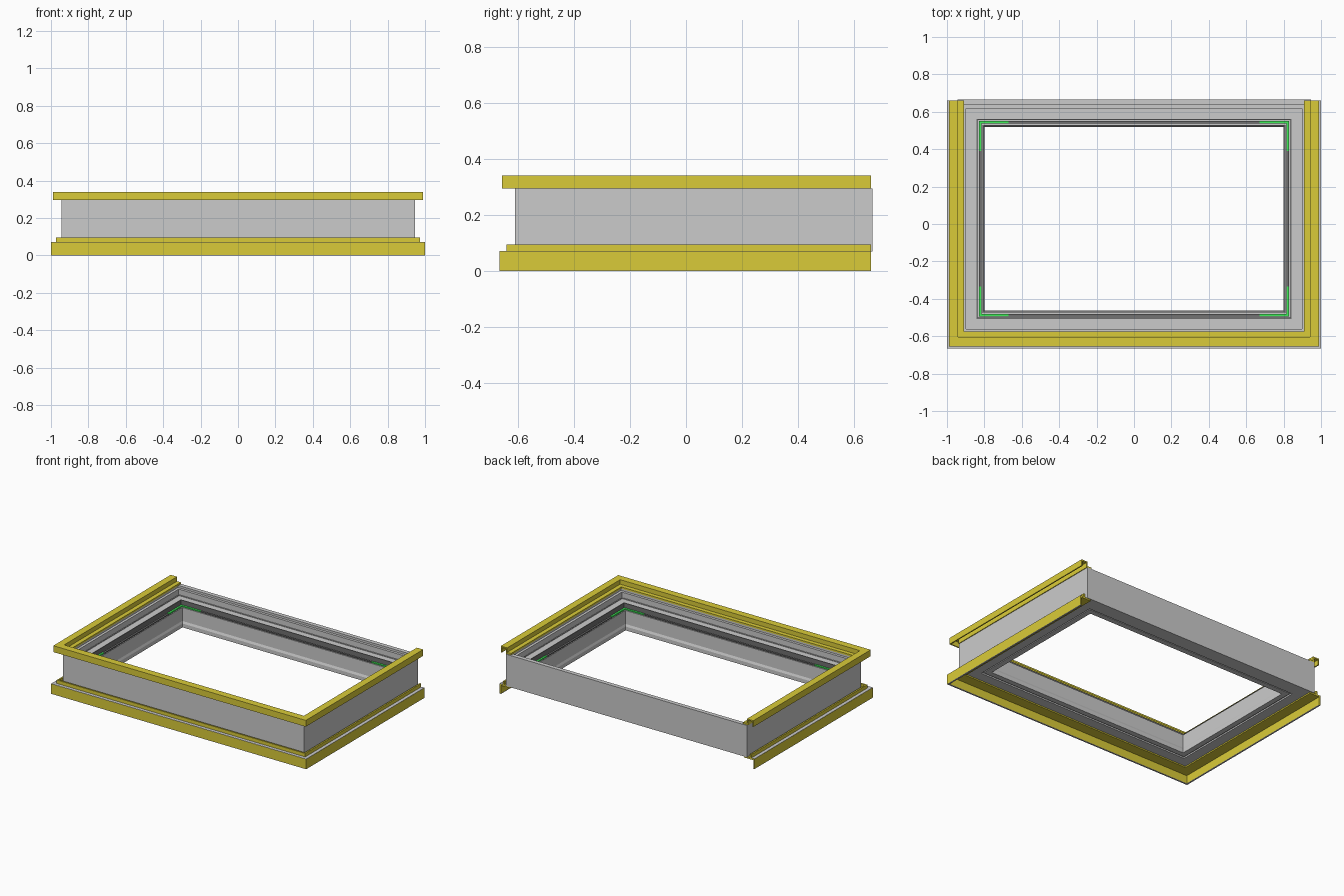
import bpy, bmesh

if "Cube" in bpy.data.objects:
    bpy.data.objects.remove(bpy.data.objects["Cube"])

# Reference rectangle: outer face of the frame wall
X, Y0, Y1, Y_END = 0.945, -0.61, 0.665, 0.66


def material(name, rgb):
    m = bpy.data.materials.new(name)
    m.diffuse_color = (*rgb, 1)
    m.use_nodes = True
    m.node_tree.nodes["Principled BSDF"].inputs["Base Color"].default_value = m.diffuse_color
    return m


YELLOW = material("yellow", (0.70, 0.60, 0.04))
GREEN = material("green", (0.05, 0.85, 0.10))
DARK = material("dark_grey", (0.16, 0.16, 0.16))


def finish(name, bm, mat=None):
    bmesh.ops.recalc_face_normals(bm, faces=bm.faces)
    me = bpy.data.meshes.new(name)
    bm.to_mesh(me)
    bm.free()
    ob = bpy.data.objects.new(name, me)
    bpy.context.collection.objects.link(ob)
    if mat:
        me.materials.append(mat)
    return ob


def sweep(name, profile, mat=None, closed=True):
    """Run a (inward offset, height) profile around the frame with mitred corners.
    An open run covers the two ends and the front, leaving the back free."""
    bm = bmesh.new()
    rings = []
    for i in range(4):
        ring = []
        for d, z in profile:
            back = Y1 - d if closed else Y_END
            x = (X - d) * (1 if i < 2 else -1)
            y = back if i in (0, 3) else Y0 + d
            ring.append(bm.verts.new((x, y, z)))
        rings.append(ring)
    n = len(profile)
    for i in range(4 if closed else 3):
        a, b = rings[i], rings[(i + 1) % 4]
        for j in range(n):
            k = (j + 1) % n
            bm.faces.new((a[j], a[k], b[k], b[j]))
    if not closed:
        bm.faces.new(rings[0])
        bm.faces.new(rings[3])
    return finish(name, bm, mat)


def rect(d0, d1, z0, z1):
    return [(d0, z0), (d0, z1), (d1, z1), (d1, z0)]


def add_box(bm, lo, hi):
    r = bmesh.ops.create_cube(bm, size=1)
    for v in r["verts"]:
        v.co = [lo[i] + (v.co[i] + 0.5) * (hi[i] - lo[i]) for i in range(3)]


# Main frame: stepped section with grooved underside
sweep("main_frame", [
    (0, 0.07), (0, 0.295), (0.03, 0.295), (0.03, 0.28), (0.048, 0.28),
    (0.048, 0.24), (0.105, 0.24), (0.105, 0.20), (0.135, 0.20),
    (0.135, 0.21), (0.141, 0.21), (0.141, 0.115), (0.147, 0.10),
    (0.147, 0.073), (0.11, 0.073), (0.11, 0.08), (0.10, 0.08), (0.10, 0.07)])

# Thin ribs on the inner shelf and edge
sweep("shelf_rib", rect(0.054, 0.058, 0.238, 0.245))
sweep("groove_edge_seal", rect(0.103, 0.109, 0.21, 0.243), DARK)

# Upper trim: hollow cap with a foot resting on the frame lip
sweep("upper_trim", [
    (-0.045, 0.295), (-0.045, 0.34), (0.005, 0.34), (0.005, 0.308),
    (0.035, 0.308), (0.035, 0.296), (-0.004, 0.296), (-0.004, 0.331),
    (-0.037, 0.331), (-0.037, 0.295)], YELLOW, closed=False)

# Lower trim: drip leg, shelf and upstand beside the wall
sweep("lower_trim", [
    (-0.055, 0.002), (-0.055, 0.07), (-0.029, 0.07), (-0.029, 0.095),
    (-0.018, 0.095), (-0.018, 0.072), (0.03, 0.069), (0.03, 0.06),
    (-0.045, 0.06), (-0.045, 0.002)], YELLOW, closed=False)
sweep("lower_trim_top_strip", rect(-0.0545, -0.031, 0.069, 0.072), closed=False)
sweep("lower_trim_bottom_edge", rect(-0.055, -0.044, 0.0, 0.003), closed=False)

# Dark strips lying in the groove between the corner brackets
xs, yb, yf, arm = X - 0.115, Y1 - 0.115, Y0 + 0.115, 0.16
w, z0, z1 = 0.014, 0.199, 0.212
bm = bmesh.new()
for s in (1, -1):
    a, b = sorted((s * xs, s * (xs - w)))
    add_box(bm, (a, yf + arm, z0), (b, yb - arm, z1))
for y in (yb - w, yf):
    add_box(bm, (-xs + arm, y, z0), (xs - arm, y + w, z1))
finish("groove_strips", bm, DARK)

# Green L brackets in the four corners
for sx, side in ((1, "right"), (-1, "left")):
    for sy, y, end in ((-1, yb, "back"), (1, yf, "front")):
        bm = bmesh.new()
        for lx, ly in ((arm, w), (w, arm)):
            xa, xb = sorted((sx * xs, sx * (xs - lx)))
            ya, yc = sorted((y, y + sy * ly))
            add_box(bm, (xa, ya, z0), (xb, yc, z1 + 0.002))
        finish(f"corner_bracket_{end}_{side}", bm, GREEN)
